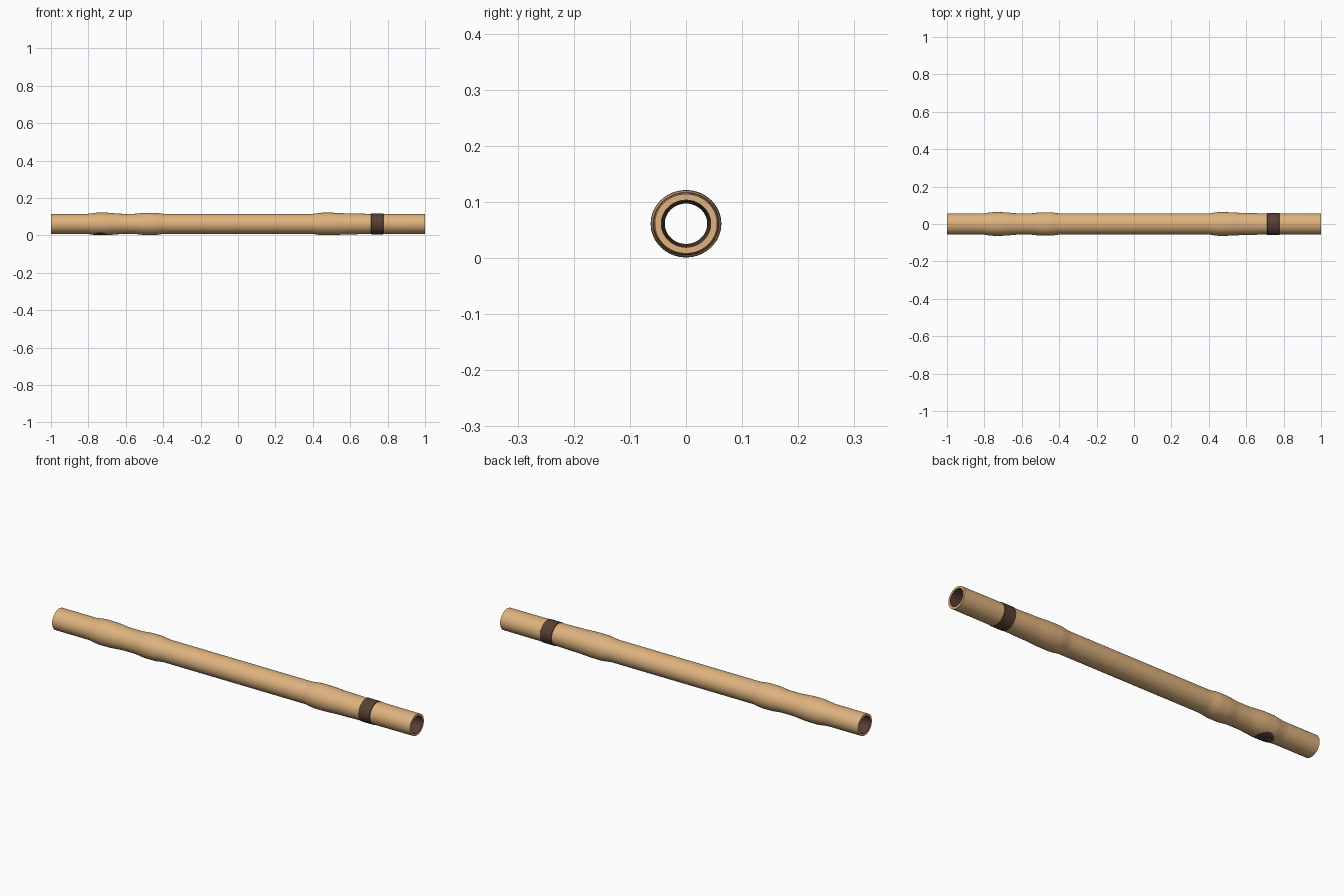
import bpy, bmesh, math

if "Cube" in bpy.data.objects:
    bpy.data.objects.remove(bpy.data.objects["Cube"], do_unlink=True)

SIDES = 64
CENTER_Z = 0.061
WIDEN = 1.05  # the tube is slightly wider than tall


def material(name, color):
    mat = bpy.data.materials.new(name)
    mat.use_nodes = True
    mat.diffuse_color = (*color, 1)
    bsdf = mat.node_tree.nodes["Principled BSDF"]
    bsdf.inputs["Base Color"].default_value = (*color, 1)
    bsdf.inputs["Roughness"].default_value = 0.7
    return mat


cane = material("cane tan", (0.73, 0.45, 0.21))
dark = material("dark brown", (0.10, 0.05, 0.033))

# Outer outline: swollen joints along a straight cane
OUTLINE = [(-1, 0.053), (-0.82, 0.053), (-0.75, 0.06), (-0.71, 0.06),
           (-0.61, 0.054), (-0.56, 0.054), (-0.49, 0.0595), (-0.45, 0.0595),
           (-0.39, 0.0535), (0.39, 0.0535), (0.455, 0.06), (0.49, 0.06),
           (0.60, 0.056), (0.70, 0.054), (1, 0.053)]


def outer_radius(x):
    for (x0, r0), (x1, r1) in zip(OUTLINE, OUTLINE[1:]):
        if x <= x1:
            t = (x - x0) / (x1 - x0)
            return r0 + (r1 - r0) * t * t * (3 - 2 * t)
    return OUTLINE[-1][1]


def build_tube(name, profile, closed, color_rule):
    """Sweep (x, radius) points around the long axis."""
    bm = bmesh.new()
    rings = []
    for x, r in profile:
        ring = []
        for i in range(SIDES):
            a = math.tau * i / SIDES
            ring.append(bm.verts.new((x, r * WIDEN * math.cos(a),
                                      CENTER_Z + r * math.sin(a))))
        rings.append(ring)
    pairs = list(zip(rings, rings[1:]))
    if closed:
        pairs.append((rings[-1], rings[0]))
    for a, b in pairs:
        for i in range(SIDES):
            j = (i + 1) % SIDES
            bm.faces.new((a[i], a[j], b[j], b[i]))
    bmesh.ops.recalc_face_normals(bm, faces=bm.faces)
    for f in bm.faces:
        f.material_index = color_rule(f.calc_center_median())
    mesh = bpy.data.meshes.new(name)
    bm.to_mesh(mesh)
    bm.free()
    mesh.materials.append(cane)
    mesh.materials.append(dark)
    obj = bpy.data.objects.new(name, mesh)
    bpy.context.collection.objects.link(obj)
    bpy.context.view_layer.objects.active = obj
    bpy.ops.object.select_all(action="DESELECT")
    obj.select_set(True)
    bpy.ops.object.shade_smooth_by_angle(angle=math.radians(35))
    return obj


def cane_colors(c):
    # dark bore
    y, z = c.y / WIDEN, c.z - CENTER_Z
    if math.hypot(y, z) < 0.045:
        return 1
    # dark oval spot under one joint
    around = math.atan2(y, -z) / math.radians(40)
    along = (c.x + 0.735) / 0.045
    return 1 if around ** 2 + along ** 2 < 1 else 0


# Hollow cane: outside, end rims and narrowing bore
outside = [(i / 100, outer_radius(i / 100)) for i in range(-100, 101)]
bore = [(1, 0.042), (0.75, 0.04), (0.47, 0.036), (-0.47, 0.036),
        (-0.75, 0.04), (-1, 0.042)]
build_tube("hollow_cane", outside + bore, True, cane_colors)

# Dark binding wrapped around one end
band = [(0.711, 0.053), (0.713, 0.056), (0.776, 0.056), (0.778, 0.053)]
build_tube("binding_band", band, False, lambda c: 1)
